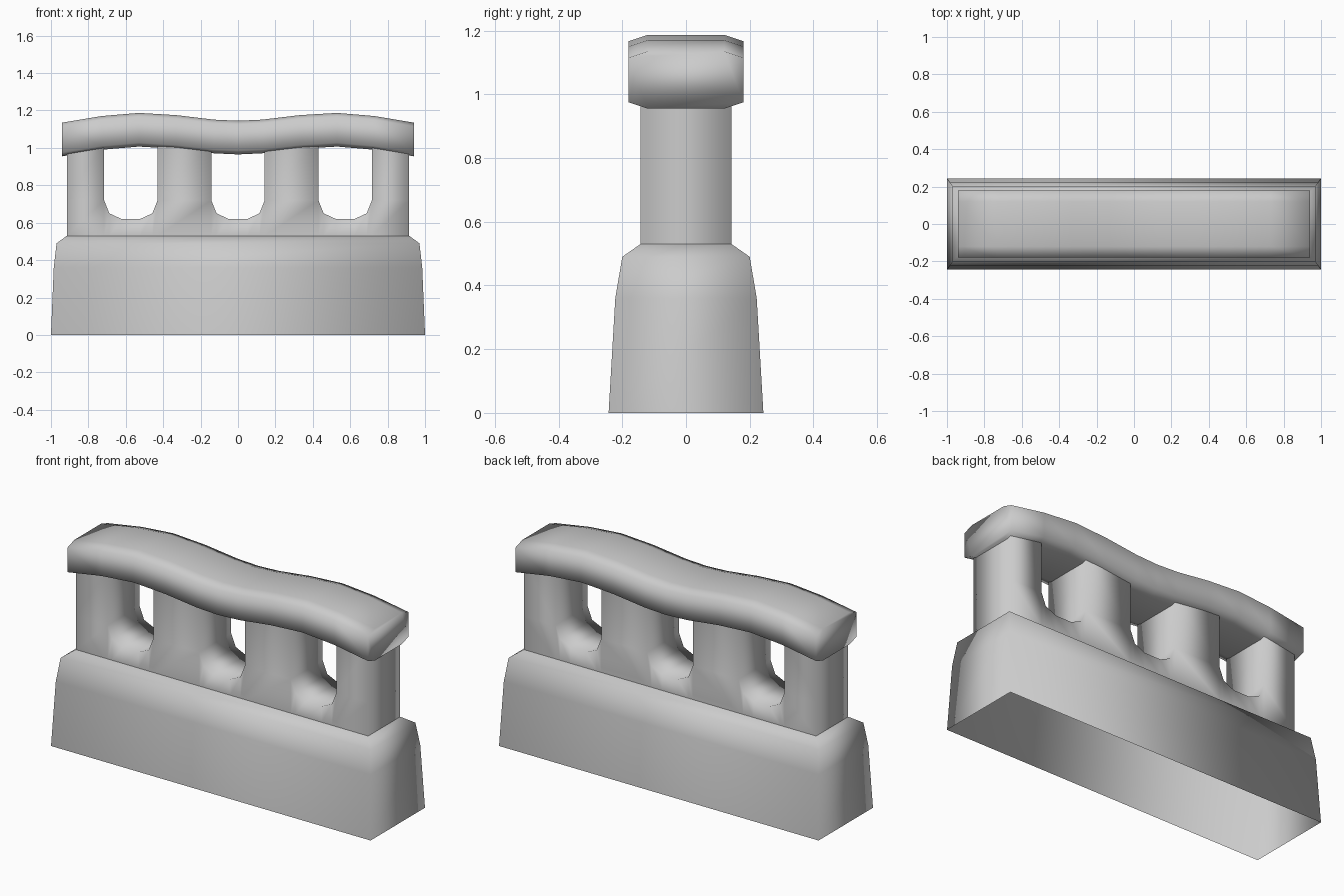
import bpy
import bmesh

cube = bpy.data.objects.get("Cube")
if cube:
    bpy.data.objects.remove(cube, do_unlink=True)

grey = bpy.data.materials.new("plain grey")
grey.use_nodes = True
COLOUR = (0.6, 0.6, 0.6, 1)
grey.diffuse_color = COLOUR
grey.node_tree.nodes["Principled BSDF"].inputs["Base Color"].default_value = COLOUR


def finish(name, bm):
    """Weld, orient and smooth a part, then link it to the scene."""
    bmesh.ops.remove_doubles(bm, verts=bm.verts, dist=0.0005)
    bmesh.ops.recalc_face_normals(bm, faces=bm.faces)
    for f in bm.faces:
        f.smooth = True
    mesh = bpy.data.meshes.new(name)
    bm.to_mesh(mesh)
    bm.free()
    mesh.materials.append(grey)
    obj = bpy.data.objects.new(name, mesh)
    bpy.context.collection.objects.link(obj)
    return obj


def face(bm, *points):
    bm.faces.new([bm.verts.new(p) for p in points])


def loft(bm, rings):
    """Join matching closed rings with quads."""
    loops = [[bm.verts.new(p) for p in ring] for ring in rings]
    for a, b in zip(loops, loops[1:]):
        for i in range(len(a)):
            j = (i + 1) % len(a)
            bm.faces.new((a[i], a[j], b[j], b[i]))
    return loops


# Tapered hollow base, open underneath
HX, HY, FLOOR = 0.915, 0.143, 0.53
bm = bmesh.new()
levels = [(1, 0.243, 0), (0.985, 0.222, 0.36), (0.97, 0.2, 0.49), (HX, HY, FLOOR)]
loft(bm, [[(-x, -y, z), (x, -y, z), (x, y, z), (-x, y, z)] for x, y, z in levels])
finish("base", bm)

# Pillar block: four pillars rising between three rounded openings
SHOULDER, TOP = 0.72, 1.03
half_opening = [(0.143, SHOULDER), (0.115, 0.65), (0.05, 0.62)]
opening = [(-x, z) for x, z in half_opening] + half_opening[::-1]
stations = [(-HX, SHOULDER)]
for centre in (-0.573, 0, 0.573):
    stations += [(centre + x, z) for x, z in opening]
stations.append((HX, SHOULDER))

bm = bmesh.new()
for i, ((x0, z0), (x1, z1)) in enumerate(zip(stations, stations[1:])):
    pillar = i % len(opening) == 0
    for y in (-HY, HY):
        face(bm, (x0, y, FLOOR), (x1, y, FLOOR), (x1, y, z1), (x0, y, z0))
        if pillar:
            face(bm, (x0, y, z0), (x1, y, z1), (x1, y, TOP), (x0, y, TOP))
    if pillar:
        for x in (x0, x1):
            face(bm, (x, -HY, SHOULDER), (x, HY, SHOULDER), (x, HY, TOP), (x, -HY, TOP))
    else:
        face(bm, (x0, -HY, z0), (x1, -HY, z1), (x1, HY, z1), (x0, HY, z0))
for x in (-HX, HX):
    face(bm, (x, -HY, FLOOR), (x, HY, FLOOR), (x, HY, SHOULDER), (x, -HY, SHOULDER))
finish("pillars", bm)

# Wavy top rail with a chamfered section
half_wave = [(0, 1.055), (0.13, 1.061), (0.33, 1.085), (0.53, 1.097), (0.73, 1.08), (0.94, 1.045)]
wave = [(-x, z) for x, z in half_wave[:0:-1]] + half_wave
quarter = [(0.18, 0.07), (0.12, 0.09)]
section = (quarter + [(-y, z) for y, z in quarter[::-1]]
           + [(-y, -z) for y, z in quarter] + [(y, -z) for y, z in quarter[::-1]])
bm = bmesh.new()
loops = loft(bm, [[(x, y, zc + z) for y, z in section] for x, zc in wave])
for end in (loops[0], loops[-1]):
    bm.faces.new(end)
finish("top_rail", bm)
